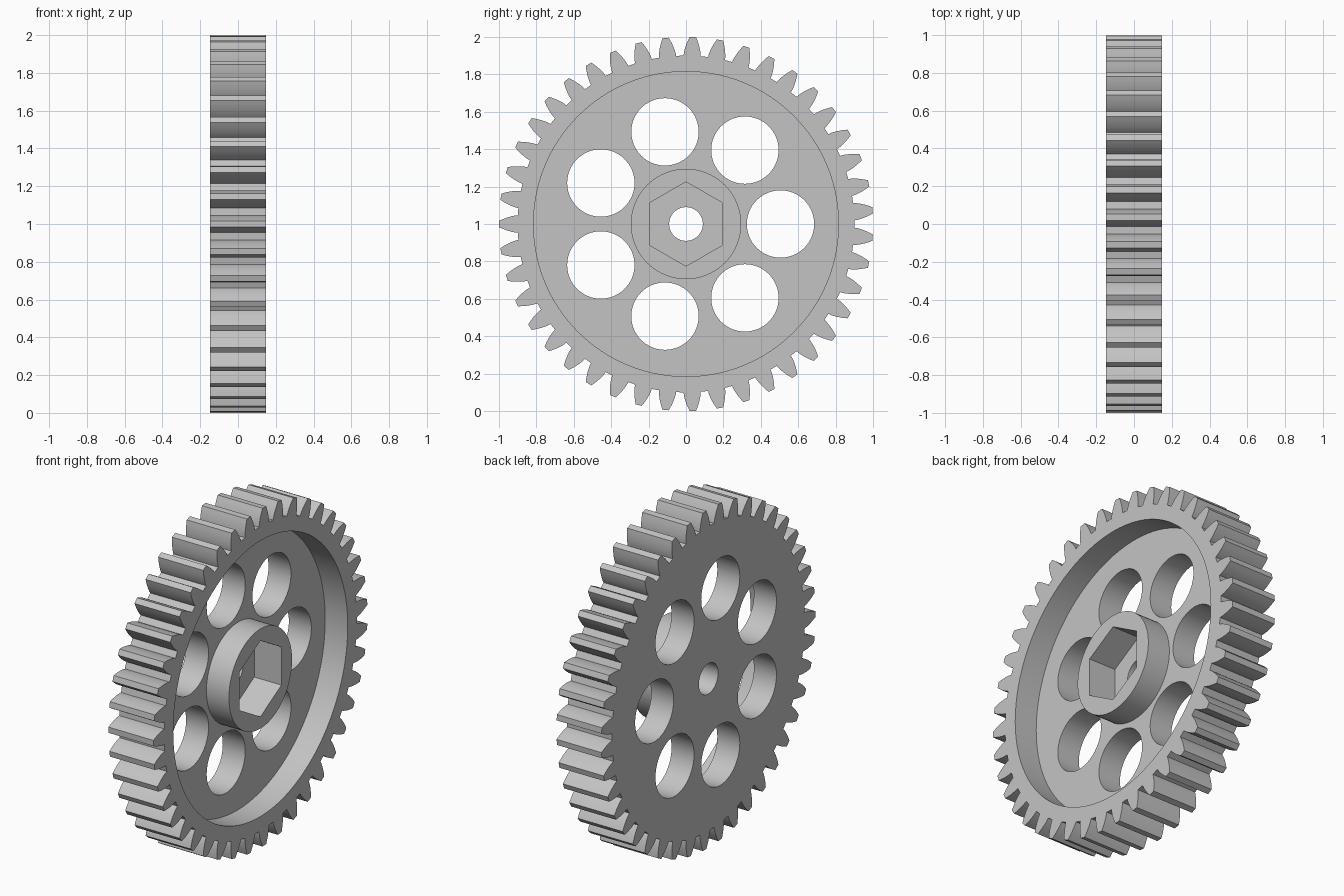
import bpy, bmesh
from math import sin, cos, tan, acos, pi, sqrt, radians

cube = bpy.data.objects.get("Cube")
if cube:
    bpy.data.objects.remove(cube, do_unlink=True)

HALF = 0.147          # half the gear width
TEETH = 43
TIP, ROOT = 1.0, 0.9
PITCH = TIP * TEETH / (TEETH + 2)
BASE = PITCH * cos(radians(20))

grey = bpy.data.materials.new("plain_grey")
grey.use_nodes = True
colour = (0.55, 0.55, 0.55, 1)
grey.diffuse_color = colour
grey.node_tree.nodes["Principled BSDF"].inputs["Base Color"].default_value = colour


def ring(radius, count, y=0, z=1, start=0):
    return [(y + radius * cos(start + 2 * pi * i / count),
             z + radius * sin(start + 2 * pi * i / count)) for i in range(count)]


def prism(name, outline, x0, x1):
    """Extrude a y-z outline along x."""
    bm = bmesh.new()
    face = bm.faces.new([bm.verts.new((x0, y, z)) for y, z in outline])
    top = bmesh.ops.extrude_face_region(bm, geom=[face])
    moved = [v for v in top["geom"] if isinstance(v, bmesh.types.BMVert)]
    bmesh.ops.translate(bm, verts=moved, vec=(x1 - x0, 0, 0))
    bmesh.ops.recalc_face_normals(bm, faces=bm.faces)
    mesh = bpy.data.meshes.new(name)
    bm.to_mesh(mesh)
    bm.free()
    mesh.materials.append(grey)
    obj = bpy.data.objects.new(name, mesh)
    bpy.context.collection.objects.link(obj)
    return obj


def combine(target, tool, operation):
    """Apply a boolean and discard the tool."""
    mod = target.modifiers.new("shape", 'BOOLEAN')
    mod.operation, mod.solver, mod.object = operation, 'EXACT', tool
    bpy.context.view_layer.objects.active = target
    bpy.ops.object.modifier_apply(modifier=mod.name)
    bpy.data.objects.remove(tool, do_unlink=True)


def involute(angle):
    return tan(angle) - angle


def half_angle(radius):
    """Half the angular tooth thickness at a radius."""
    roll = acos(min(1, BASE / radius))
    return pi / (2 * TEETH) + involute(radians(20)) - involute(roll)


# Toothed blank with involute flanks
STEPS = 6
radii = [ROOT + (TIP - ROOT) * i / STEPS for i in range(STEPS + 1)]
outline = []
for t in range(TEETH):
    centre = pi + 2 * pi * t / TEETH
    flank = [(r, centre - half_angle(r)) for r in radii]
    flank += [(r, centre + half_angle(r)) for r in reversed(radii)]
    outline += [(r * cos(a), 1 + r * sin(a)) for r, a in flank]
gear = prism("gear_wheel", outline, -HALF, HALF)

# Recessed web with a raised hub
combine(gear, prism("recess_cutter", ring(0.815, 96), 0, 0.3), 'DIFFERENCE')
combine(gear, prism("hub", ring(0.295, 64), -0.07, HALF), 'UNION')

# Seven lightening holes
for i in range(7):
    a = 2 * pi * i / 7
    hole = ring(0.18, 64, 0.505 * cos(a), 1 + 0.505 * sin(a))
    combine(gear, prism("hole_cutter", hole, -0.3, 0.3), 'DIFFERENCE')

# Hexagonal pocket and shaft bore
pocket = ring(0.195 * 2 / sqrt(3), 6, start=pi / 2)
combine(gear, prism("pocket_cutter", pocket, -0.03, 0.3), 'DIFFERENCE')
combine(gear, prism("bore_cutter", ring(0.09, 48), -0.3, 0.3), 'DIFFERENCE')

bpy.ops.object.select_all(action='DESELECT')
gear.select_set(True)
bpy.context.view_layer.objects.active = gear
bpy.ops.object.shade_smooth_by_angle(angle=radians(25))
